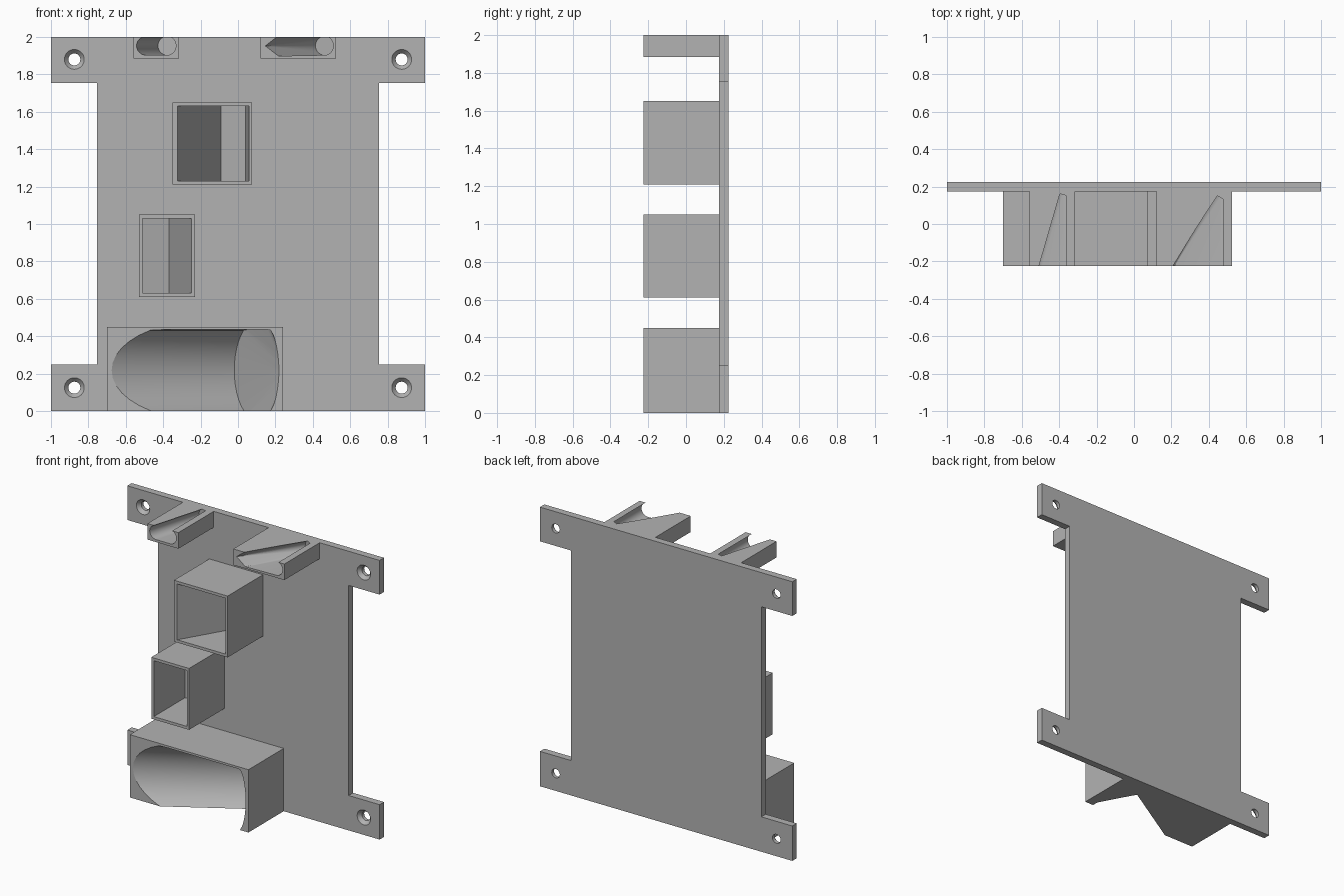
import bpy, bmesh, math
from mathutils import Matrix, Vector

cube = bpy.data.objects.get("Cube")
if cube:
    bpy.data.objects.remove(cube, do_unlink=True)

FRONT, BACK, FACE = -0.225, 0.225, 0.175   # block front, plate back, plate front
OPEN = FRONT - 0.01                        # cutters reach just past the front

grey = bpy.data.materials.new("plain grey")
grey.use_nodes = True
grey.diffuse_color = (0.45, 0.45, 0.45, 1)
grey.node_tree.nodes["Principled BSDF"].inputs["Base Color"].default_value = (0.45, 0.45, 0.45, 1)


def finish(name, bm):
    bmesh.ops.recalc_face_normals(bm, faces=bm.faces)
    mesh = bpy.data.meshes.new(name)
    bm.to_mesh(mesh)
    bm.free()
    mesh.materials.append(grey)
    obj = bpy.data.objects.new(name, mesh)
    bpy.context.collection.objects.link(obj)
    return obj


def hull(name, points):
    bm = bmesh.new()
    verts = [bm.verts.new(p) for p in points]
    bmesh.ops.remove_doubles(bm, verts=verts, dist=0.0005)
    res = bmesh.ops.convex_hull(bm, input=bm.verts)
    bmesh.ops.delete(bm, geom=[v for v in bm.verts if not v.link_faces], context='VERTS')
    bmesh.ops.dissolve_limit(bm, angle_limit=0.002, verts=bm.verts, edges=bm.edges)
    return finish(name, bm)


def box(name, x0, x1, z0, z1):
    return hull(name, [(x, y, z) for x in (x0, x1) for y in (FRONT, FACE + 0.003) for z in (z0, z1)])


def cut(obj, cutter):
    mod = obj.modifiers.new("pocket", 'BOOLEAN')
    mod.operation, mod.solver, mod.object = 'DIFFERENCE', 'EXACT', cutter
    bpy.context.view_layer.objects.active = obj
    bpy.ops.object.modifier_apply(modifier=mod.name)
    bpy.data.objects.remove(cutter, do_unlink=True)


def ellipse(cx, rx, cz, rz, count=40):
    angles = [math.tau * i / count for i in range(count)]
    return [(cx + rx * math.cos(a), cz + rz * math.sin(a)) for a in angles]


def round_pocket(ring, depth, tilt, slant, low=-1, high=3, extra=()):
    """Tilted end cap, swept to the front both straight and at a slant."""
    left = min(x for x, z in ring)
    points = [(x, OPEN, z) for x, z in extra]
    for x, z in ring:
        z = min(max(z, low), high)
        y = max(depth - tilt * (x - left), OPEN)
        points += [(x, y, z), (x, OPEN, z), (x - slant * (y - OPEN), OPEN, z)]
    return hull("pocket_cutter", points)


def flat_pocket(outline, z0, z1):
    return hull("pocket_cutter", [(x, y, z) for x, y in outline for z in (z0, z1)])


# Mounting plate with four corner tabs
half = [(1, 0), (1, 0.25), (0.755, 0.25), (0.755, 1.755), (1, 1.755), (1, 2)]
outline = half + [(-x, z) for x, z in reversed(half)]
bm = bmesh.new()
face = bm.faces.new([bm.verts.new((x, FACE, z)) for x, z in outline])
ext = bmesh.ops.extrude_face_region(bm, geom=[face])
bmesh.ops.translate(bm, vec=(0, BACK - FACE, 0),
                    verts=[v for v in ext["geom"] if isinstance(v, bmesh.types.BMVert)])
plate = finish("mounting_plate", bm)

# Countersunk screw holes
turn = Matrix.Rotation(-math.pi / 2, 4, 'X')
for x in (-0.875, 0.875):
    for z in (0.125, 1.88):
        for r0, r1, y0, y1 in ((0.053, 0.032, FACE, 0.2), (0.032, 0.032, FACE - 0.01, BACK + 0.01)):
            bm = bmesh.new()
            spot = Matrix.Translation(Vector((x, (y0 + y1) / 2, z)))
            bmesh.ops.create_cone(bm, cap_ends=True, segments=32, radius1=r0, radius2=r1,
                                  depth=y1 - y0, matrix=spot @ turn)
            cut(plate, finish("hole_cutter", bm))

# Large lower holder, open underneath
lower = box("lower_round_holder", -0.70, 0.24, 0, 0.45)
cut(lower, round_pocket(ellipse(0.1025, 0.1225, 0.2175, 0.265), 0.17, 1.85, 1.66, -0.02, 0.435))

# Two square holders with slanted pockets
middle = box("middle_square_holder", -0.53, -0.23, 0.61, 1.05)
cut(middle, flat_pocket([(-0.51, OPEN), (-0.51, 0.127), (-0.37, 0.17), (-0.245, OPEN)], 0.63, 1.03))
upper = box("upper_square_holder", -0.35, 0.075, 1.21, 1.65)
cut(upper, flat_pocket([(-0.33, OPEN), (-0.09, 0.17), (0.04, 0.092), (0.06, OPEN)], 1.23, 1.63))

# Two small top holders, slit open along the top
top_right = box("top_right_holder", -0.56, -0.315, 1.885, 2)
cut(top_right, round_pocket(ellipse(-0.38, 0.048, 1.953, 0.05), 0.17, 0.27, 0.29))
top_left = box("top_left_holder", 0.12, 0.525, 1.885, 2)
cut(top_left, round_pocket(ellipse(0.462, 0.048, 1.953, 0.05), 0.17, 0.6, 0.61,
                           extra=ellipse(0.21, 0.07, 1.952, 0.054, 4)))

# Smooth the curved walls, keep the edges sharp
bpy.ops.object.select_all(action='DESELECT')
for obj in (plate, lower, middle, upper, top_right, top_left):
    obj.select_set(True)
bpy.context.view_layer.objects.active = plate
bpy.ops.object.shade_smooth_by_angle(angle=math.radians(25))
